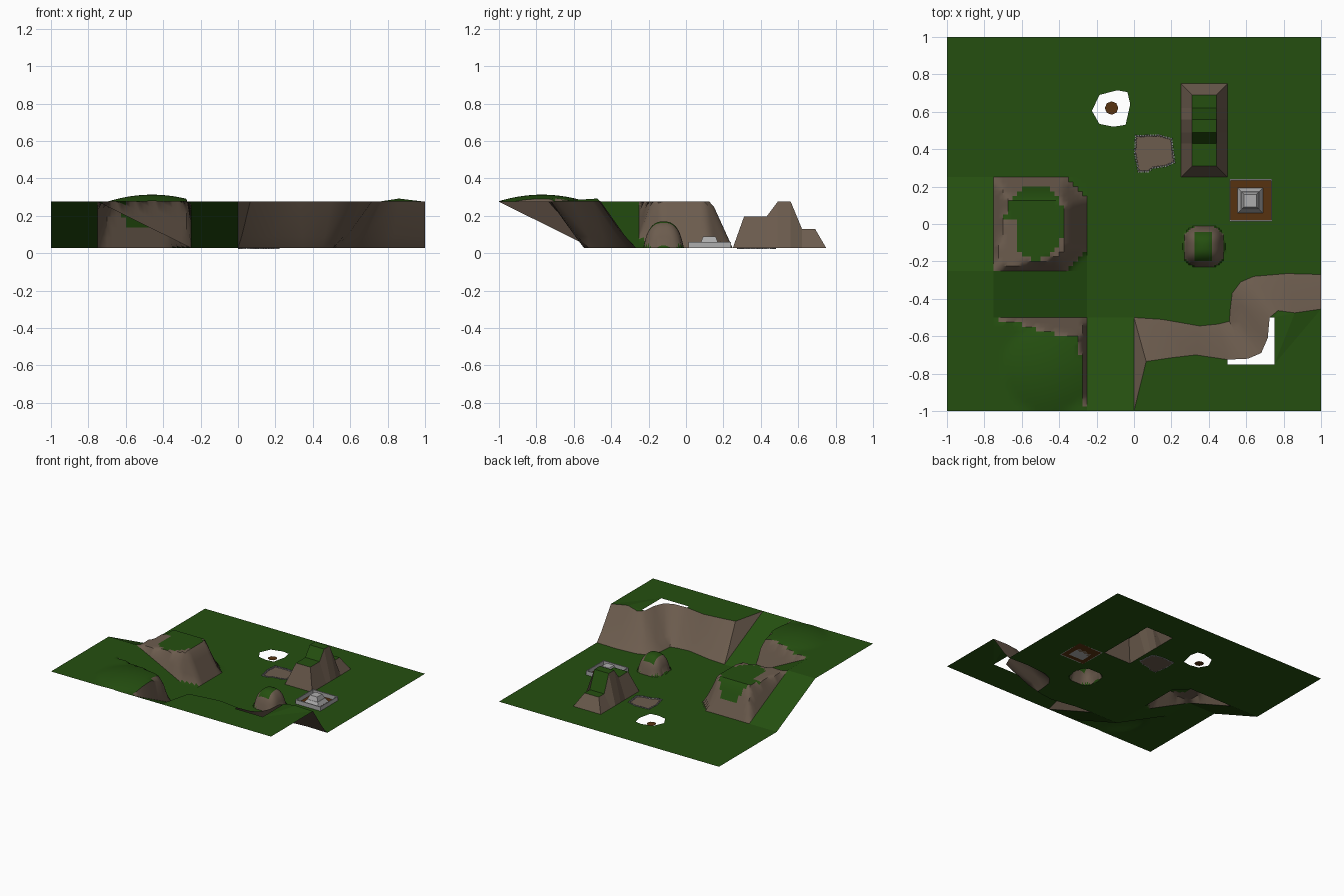
import bpy, bmesh, math
from mathutils import Vector

if "Cube" in bpy.data.objects:
    bpy.data.objects.remove(bpy.data.objects["Cube"])

G, H = 0.027, 0.275          # low ground and plateau heights


def mat(name, rgb):
    m = bpy.data.materials.new(name)
    m.diffuse_color = (*rgb, 1)
    m.use_nodes = True
    m.node_tree.nodes["Principled BSDF"].inputs["Base Color"].default_value = m.diffuse_color
    return m


GRASS = mat("grass green", (0.018, 0.078, 0.005))
EARTH = mat("earth brown", (0.150, 0.107, 0.076))
WOOD = mat("dark wood brown", (0.095, 0.032, 0.005))
STONE = mat("stone grey", (0.42, 0.42, 0.42))
RIM = mat("rim grey", (0.27, 0.27, 0.28))


def finish(name, bm, mats, smooth=True):
    me = bpy.data.meshes.new(name)
    bm.to_mesh(me)
    bm.free()
    for m in mats:
        me.materials.append(m)
    if smooth:
        me.shade_smooth()
        me.set_sharp_from_angle(angle=math.radians(40))
    ob = bpy.data.objects.new(name, me)
    bpy.context.collection.objects.link(ob)
    return ob


def face_up(bm):
    bm.normal_update()
    bmesh.ops.reverse_faces(bm, faces=[f for f in bm.faces if f.normal.z < 0])


def add_loops(bm, *loops):
    """Fill an outline (with optional inner hole loops); points may be 2D at ground height."""
    edges = []
    for pts in loops:
        vs = [bm.verts.new((p[0], p[1], p[2] if len(p) > 2 else G)) for p in pts]
        edges += [bm.edges.new((a, b)) for a, b in zip(vs, vs[1:] + vs[:1])]
    bmesh.ops.triangle_fill(bm, edges=edges, use_beauty=True, normal=(0, 0, 1))


def rect(x0, x1, y0, y1):
    return [(x0, y0), (x1, y0), (x1, y1), (x0, y1)]


def patch(name, x0, x1, y0, y1, height, n=1, rule=None):
    """Height-field tile; rule(centre, normal) is true where the face is bare earth."""
    bm = bmesh.new()
    v = [[bm.verts.new((x, y, height(x, y)))
          for x in (x0 + (x1 - x0) * i / n for i in range(n + 1))]
         for y in (y0 + (y1 - y0) * j / n for j in range(n + 1))]
    for j in range(n):
        for i in range(n):
            bm.faces.new((v[j][i], v[j][i + 1], v[j + 1][i + 1], v[j + 1][i]))
    bm.normal_update()
    for f in bm.faces:
        if rule and rule(f.calc_center_median(), f.normal):
            f.material_index = 1
    return finish(name, bm, [GRASS, EARTH])


def box(bm, cx, cy, z0, sx, sy, sz, top=1.0, rot=0.0):
    """Box standing on z0 whose top may be narrower than its base."""
    vs = bmesh.ops.create_cube(bm, size=1)["verts"]
    c, s = math.cos(rot), math.sin(rot)
    for v in vs:
        k = top if v.co.z > 0 else 1
        x, y = v.co.x * sx * k, v.co.y * sy * k
        v.co = (cx + x * c - y * s, cy + x * s + y * c, z0 + (v.co.z + 0.5) * sz)


def lerp(t):
    return H + (G - H) * min(1, max(0, t))


def ramp_w(y): return lerp((y + 0.25) / 0.5)     # west slope, falls to the back
def ramp_x(x): return lerp((x + 0.75) / 0.5)     # middle ramp, falls to the right
def ramp_y(y): return lerp((y + 1.0) / 0.5)      # front ramp, falls to the back


# Flat low ground, with openings for the hole, the pit and the stone basin
HOLE = [(-0.09, 0.715), (-0.035, 0.705), (-0.02, 0.64), (-0.045, 0.53),
        (-0.11, 0.52), (-0.185, 0.535), (-0.225, 0.605), (-0.185, 0.69)]
PIT = [(0.01, 0.47), (0.13, 0.475), (0.20, 0.455), (0.215, 0.33), (0.17, 0.31),
       (0.10, 0.30), (0.075, 0.28), (0.025, 0.28), (0.005, 0.38)]
BASIN = rect(0.515, 0.735, 0.015, 0.24)
bm = bmesh.new()
for r in [(-1, -0.25, 0.25, 1), (-0.25, 0, -0.5, 0.5), (-0.25, 0, 0.75, 1),
          (0, 0.25, -0.25, 0.25), (0, 0.25, 0.5, 1), (0.25, 0.5, 0.75, 1),
          (0.25, 0.5, 0, 0.25), (0.5, 1, 0.25, 1), (0.75, 1, 0, 0.25), (0.5, 1, -0.25, 0)]:
    add_loops(bm, rect(*r))
add_loops(bm, rect(-0.25, 0, 0.5, 0.75), HOLE)
add_loops(bm, rect(0, 0.25, 0.25, 0.5), PIT)
add_loops(bm, rect(0.5, 0.75, 0, 0.25), BASIN)

# Cliff lines on the right: toe at the bottom, lip at the top
TOE = [(0, -0.5), (0.15, -0.51), (0.35, -0.545), (0.45, -0.535), (0.51, -0.52), (0.515, -0.45),
       (0.525, -0.37), (0.57, -0.31), (0.64, -0.28), (0.82, -0.265), (1, -0.27)]
LIP = [(0.065, -0.735), (0.2, -0.715), (0.33, -0.70), (0.5, -0.725), (0.61, -0.72), (0.68, -0.69),
       (0.715, -0.61), (0.725, -0.5), (0.77, -0.463), (0.86, -0.475), (1, -0.455)]
lip3 = [(x, y, 0.292 if x == 0.86 else H) for x, y in LIP]
add_loops(bm, TOE + [(1, -0.25), (0, -0.25)])
face_up(bm)
finish("low_ground", bm, [GRASS], False)

# Plateau on the right, with the open corner behind the cliff bend
bm = bmesh.new()
gap = [(x, y, H) for x, y in [(0.5, -0.75), (0.75, -0.75), (0.75, -0.5)]]
add_loops(bm, [(0, -1, H)] + lip3[:4] + gap + lip3[7:] + [(1, -1, H)])
face_up(bm)
finish("right_plateau", bm, [GRASS], False)

# Cliff face between toe and lip, plus its side beside the front ramp
bm = bmesh.new()
rows = []
for (tx, ty), lip in zip(TOE, lip3):
    a, b = Vector((tx, ty, G)), Vector(lip)
    m = a.lerp(b, 0.3) - Vector((0, 0, 0.012))
    rows.append([bm.verts.new(p) for p in (a, m, b)])
for p, q in zip(rows, rows[1:]):
    for k in range(2):
        bm.faces.new((p[k], p[k + 1], q[k + 1], q[k]))
bm.faces.new((rows[0][0], rows[0][1], rows[0][2], bm.verts.new((0, -1, H))))
bmesh.ops.recalc_face_normals(bm, faces=bm.faces)
face_up(bm)
finish("cliff_face", bm, [EARTH])

# Left plateau, slopes and ramps
patch("left_plateau", -1, -0.75, -1, -0.25, lambda x, y: H)
patch("west_slope", -1, -0.75, -0.25, 0.25, lambda x, y: ramp_w(y))
patch("middle_ramp", -0.75, -0.25, -0.5, -0.25, lambda x, y: ramp_x(x))
patch("front_ramp", -0.25, 0, -1, -0.5, lambda x, y: ramp_y(y))


# Front bluff: gentle hump with steep sides down to both ramps
def bluff(x, y):
    r = math.hypot((x + 0.46) / 0.24, (y + 0.77) / 0.24)
    hump = H + 0.038 * max(0, 1 - r * r)
    return min(hump, ramp_x(x) + 2.2 * (-0.5 - y), ramp_y(y) + 6 * (-0.25 - x))


patch("front_bluff", -0.75, -0.25, -1, -0.5, bluff, 20, lambda c, n: n.z < 0.8)


# Large bluff with cut corners on its right side
def corner(x, y):
    return max(0, -0.12 - x - abs(y)) / 1.414


def big(x, y):
    low = G if y > 0 else ramp_x(x)
    return min(H, ramp_w(y) + 2.6 * (x + 0.75), ramp_x(x) + 2.6 * (y + 0.25),
               G + 2.2 * (0.25 - y), G + 2.2 * (-0.25 - x), low + 2.4 * corner(x, y))


def big_bare(c, n):
    inside = math.hypot((c.x + 0.53) / 0.16, (c.y - 0.01) / 0.2) < 1
    notch = c.x < -0.62 and -0.25 < c.y < 0.02
    return corner(c.x, c.y) > 0 and (notch or not inside)


patch("large_bluff", -0.75, -0.25, -0.25, 0.25, big, 20, big_bare)


# Small rounded mound with a grass cap
def mound_r(x, y):
    return (abs((x - 0.375) / 0.105) ** 3 + abs((y + 0.12) / 0.105) ** 3) ** (1 / 3)


patch("small_mound", 0.25, 0.5, -0.25, 0,
      lambda x, y: G + 0.143 * max(0, 1 - mound_r(x, y) ** 2.5) ** 0.6, 24,
      lambda c, n: mound_r(c.x, c.y) < 1.03 and not (abs(c.x - 0.37) < 0.042 and abs(c.y + 0.12) < 0.08))

# Stepped hill: one profile gives the grass strip, sides slope to the ground
PROFILE = [(0.31, 0.195), (0.43, 0.195), (0.49, H), (0.56, H), (0.62, 0.13), (0.69, 0.13)]
bm = bmesh.new()
ys = [0.25] + [p[0] for p in PROFILE[1:-1]] + [0.75]
cols = [[bm.verts.new(p) for p in ((0.25, yo, G), (0.31, y, z), (0.44, y, z), (0.5, yo, G))]
        for yo, (y, z) in zip(ys, PROFILE)]
for a, b in zip(cols, cols[1:]):
    for k in range(3):
        f = bm.faces.new((a[k], a[k + 1], b[k + 1], b[k]))
        f.material_index = 0 if k == 1 else 1
for c in (cols[0], cols[-1]):
    bm.faces.new(c).material_index = 1
face_up(bm)
finish("stepped_hill", bm, [GRASS, EARTH], False)

# Pit floor and its rim of little stones
bm = bmesh.new()
add_loops(bm, [(x, y, G - 0.004) for x, y in PIT])
face_up(bm)
finish("pit_floor", bm, [EARTH], False)
bm = bmesh.new()
for (ax, ay), (bx, by) in zip(PIT, PIT[1:] + PIT[:1]):
    d = math.hypot(bx - ax, by - ay)
    n = max(2, round(d / 0.014))
    for i in range(n):
        t = i / n
        box(bm, ax + (bx - ax) * t, ay + (by - ay) * t, G - 0.004, 0.011, 0.011, 0.009,
            0.8, math.atan2(by - ay, bx - ax))
finish("pit_rim", bm, [RIM], False)

# Basin: wooden floor, thin stone walls and a stone block in the middle
bm = bmesh.new()
add_loops(bm, BASIN)
face_up(bm)
finish("basin_floor", bm, [WOOD], False)
bm = bmesh.new()
for s in (-1, 1):
    box(bm, 0.625, 0.1275 + s * 0.110, G, 0.228, 0.008, 0.034)
    box(bm, 0.625 + s * 0.111, 0.1275, G, 0.006, 0.22, 0.034)
finish("basin_walls", bm, [STONE], False)
bm = bmesh.new()
box(bm, 0.622, 0.125, G, 0.135, 0.135, 0.03, 0.72)
box(bm, 0.622, 0.125, G + 0.03, 0.092, 0.092, 0.033, 0.72)
finish("basin_block", bm, [STONE], False)

# Disc at the bottom of the open hole
bm = bmesh.new()
bmesh.ops.create_circle(bm, cap_ends=True, segments=8, radius=0.036)
bmesh.ops.translate(bm, verts=bm.verts, vec=(-0.12, 0.62, 0))
face_up(bm)
finish("hole_disc", bm, [WOOD], False)
